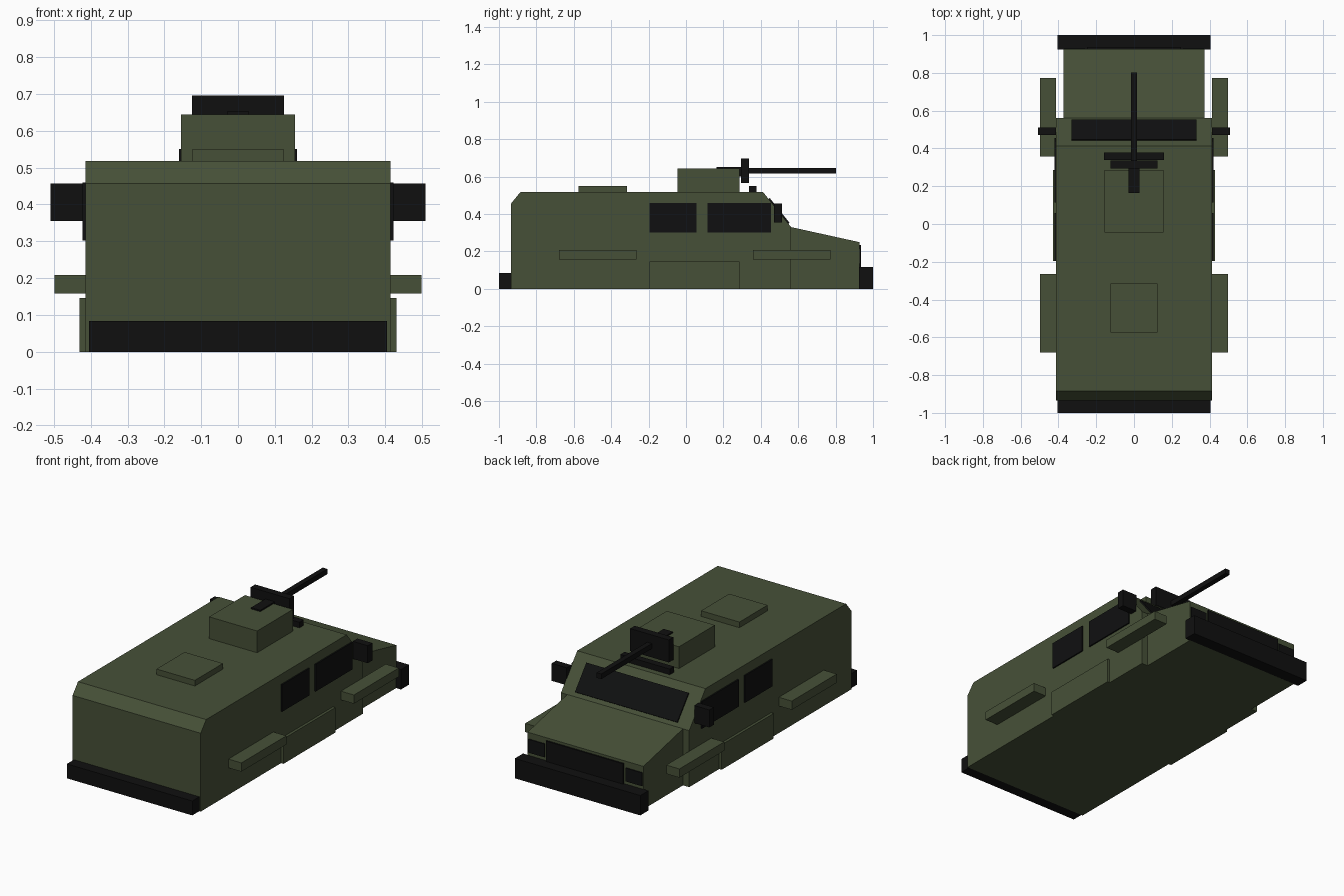
import bpy, bmesh
from mathutils import Vector

cube = bpy.data.objects.get("Cube")
if cube:
    bpy.data.objects.remove(cube, do_unlink=True)


def material(name, color):
    m = bpy.data.materials.new(name)
    m.use_nodes = True
    m.diffuse_color = (*color, 1)
    bsdf = next(n for n in m.node_tree.nodes if n.type == 'BSDF_PRINCIPLED')
    bsdf.inputs["Base Color"].default_value = (*color, 1)
    return m


GREEN = material("olive green", (0.062, 0.081, 0.039))
BLACK = material("matte black", (0.005, 0.005, 0.005))
GLASS = material("dark glass", (0.005, 0.0053, 0.0055))


def extrude_profile(name, points, half_width, mat):
    """Side profile of (y, z) points extruded across x."""
    bm = bmesh.new()
    face = bm.faces.new([bm.verts.new((-half_width, y, z)) for y, z in points])
    out = bmesh.ops.extrude_face_region(bm, geom=[face])
    moved = [v for v in out["geom"] if isinstance(v, bmesh.types.BMVert)]
    bmesh.ops.translate(bm, verts=moved, vec=(2 * half_width, 0, 0))
    bmesh.ops.recalc_face_normals(bm, faces=bm.faces)
    mesh = bpy.data.meshes.new(name)
    bm.to_mesh(mesh)
    bm.free()
    mesh.materials.append(mat)
    obj = bpy.data.objects.new(name, mesh)
    bpy.context.collection.objects.link(obj)
    return obj


def box(name, x, y, z, mat):
    """Box from (min, max) ranges on each axis."""
    obj = extrude_profile(name, [(y[0], z[0]), (y[1], z[0]), (y[1], z[1]), (y[0], z[1])],
                          (x[1] - x[0]) / 2, mat)
    obj.location.x = (x[0] + x[1]) / 2
    return obj


def centred(name, half, y, z, mat):
    return box(name, (-half, half), y, z, mat)


def pair(name, x, y, z, mat):
    box("left_" + name, x, y, z, mat)
    box("right_" + name, (-x[1], -x[0]), y, z, mat)


# Hull and hood
extrude_profile("hull", [(-0.935, 0), (-0.935, 0.457), (-0.885, 0.518), (0.412, 0.518),
                         (0.562, 0.33), (0.562, 0)], 0.414, GREEN)
extrude_profile("hood", [(0.55, 0), (0.55, 0.333), (0.927, 0.25), (0.927, 0)], 0.374, GREEN)

# Windscreen plate lying on the sloped front of the cabin
top, bottom = Vector((0.412, 0.518)), Vector((0.562, 0.33))
slope = bottom - top
lift = Vector((-slope.y, slope.x)).normalized() * 0.008
a, b = top + slope * 0.2, top + slope * 0.9
extrude_profile("windscreen", [a, b, b + lift, a + lift], 0.33, GLASS)

# Bumpers, grille and headlights
centred("rear_bumper", 0.405, (-1, -0.93), (0, 0.084), BLACK)
centred("front_bumper", 0.405, (0.925, 1), (0, 0.116), BLACK)
centred("grille", 0.25, (0.92, 0.936), (0.1, 0.235), BLACK)
pair("headlight", (0.262, 0.368), (0.92, 0.933), (0.135, 0.213), GLASS)

# Side windows, mirrors, steps and fenders
pair("rear_window", (0.414, 0.422), (-0.195, 0.057), (0.302, 0.46), GLASS)
pair("front_window", (0.414, 0.422), (0.115, 0.455), (0.302, 0.46), GLASS)
pair("mirror", (0.412, 0.509), (0.47, 0.512), (0.355, 0.457), BLACK)
pair("side_step", (0.40, 0.43), (-0.195, 0.285), (0, 0.146), GREEN)
pair("front_fender", (0.413, 0.498), (0.358, 0.772), (0.158, 0.209), GREEN)
pair("rear_fender", (0.413, 0.498), (-0.68, -0.265), (0.158, 0.209), GREEN)

# Roof hatch, turret and gun
centred("roof_hatch", 0.124, (-0.575, -0.316), (0.51, 0.551), GREEN)
centred("turret", 0.155, (-0.045, 0.286), (0.51, 0.645), GREEN)
centred("roof_light_bar", 0.16, (0.338, 0.378), (0.51, 0.551), BLACK)
centred("gun_shield", 0.125, (0.295, 0.337), (0.565, 0.696), BLACK)
centred("gun_breech", 0.03, (0.163, 0.3), (0.6, 0.653), BLACK)
centred("gun_barrel", 0.015, (0.3, 0.803), (0.616, 0.646), BLACK)
